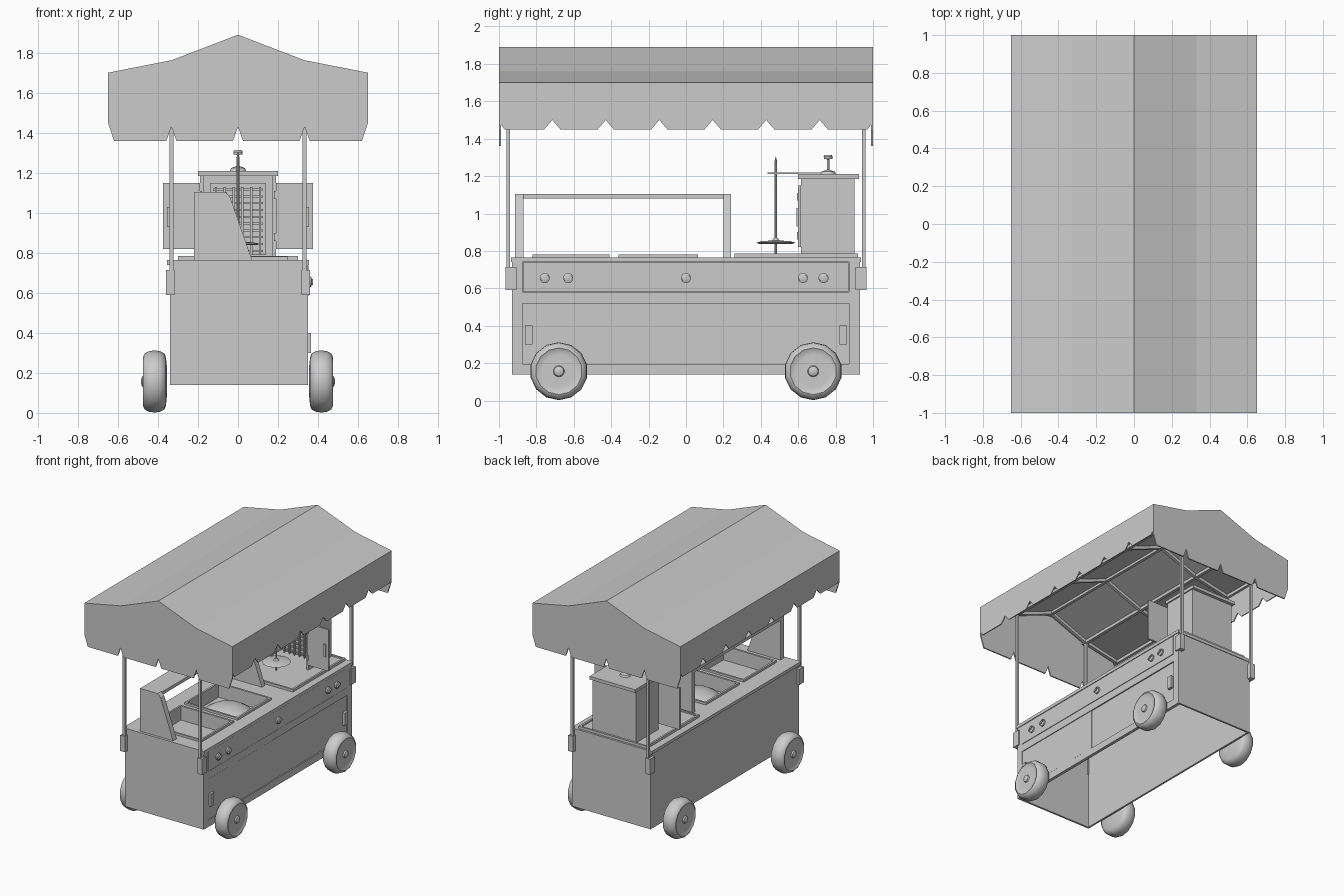
import bpy, bmesh
from math import pi, sin, cos
from mathutils import Vector

if "Cube" in bpy.data.objects:
    bpy.data.objects.remove(bpy.data.objects["Cube"])


def finish(name, bm, smooth=False):
    bmesh.ops.recalc_face_normals(bm, faces=bm.faces)
    me = bpy.data.meshes.new(name)
    bm.to_mesh(me)
    bm.free()
    ob = bpy.data.objects.new(name, me)
    bpy.context.collection.objects.link(ob)
    if smooth:
        bpy.context.view_layer.objects.active = ob
        ob.select_set(True)
        bpy.ops.object.shade_smooth_by_angle(angle=0.7)
        ob.select_set(False)
    return ob


def add_box(bm, x0, x1, y0, y1, z0, z1):
    vs = bmesh.ops.create_cube(bm, size=1)["verts"]
    for v in vs:
        v.co = Vector((x1 if v.co.x > 0 else x0, y1 if v.co.y > 0 else y0, z1 if v.co.z > 0 else z0))


def boxes(name, *bs):
    bm = bmesh.new()
    for b in bs:
        add_box(bm, *b)
    return finish(name, bm)


def prism(name, pts, axis, a, b):
    """Extrude a 2D outline (x,z or y,z) along axis 'Y' or 'X' from a to b."""
    bm = bmesh.new()
    put = (lambda p: (p[0], a, p[1])) if axis == "Y" else (lambda p: (a, p[0], p[1]))
    f = bm.faces.new([bm.verts.new(put(p)) for p in pts])
    ext = bmesh.ops.extrude_face_region(bm, geom=[f])["geom"]
    d = Vector((0, b - a, 0)) if axis == "Y" else Vector((b - a, 0, 0))
    bmesh.ops.translate(bm, verts=[v for v in ext if isinstance(v, bmesh.types.BMVert)], vec=d)
    return finish(name, bm)


def lathe(name, prof, origin, n=16, axis="Z", flip=1):
    """Revolve (radius, height) pairs around an axis through origin."""
    bm = bmesh.new()
    rings = []
    for r, h in prof:
        ring = []
        for i in range(n):
            t = 2 * pi * (i + 0.5) / n
            c = (r * cos(t), r * sin(t), h) if axis == "Z" else (h * flip, r * cos(t), r * sin(t))
            ring.append(bm.verts.new(Vector(c) + Vector(origin)))
        rings.append(ring)
    for p, q in zip(rings, rings[1:]):
        for i in range(n):
            bm.faces.new((p[i], p[(i + 1) % n], q[(i + 1) % n], q[i]))
    bm.faces.new(rings[0])
    bm.faces.new(rings[-1])
    return finish(name, bm, True)


def beam(bm, p, q, w=0.024):
    p, q = Vector(p), Vector(q)
    d = q - p
    vs = bmesh.ops.create_cube(bm, size=1)["verts"]
    rot = d.to_track_quat("Z", "Y")
    for v in vs:
        v.co = (p + q) / 2 + rot @ Vector((v.co.x * w, v.co.y * w, v.co.z * d.length))


# cart body: four walls, open underneath
boxes("body_walls", (-.34, -.325, -.93, .93, .14, .74), (.325, .34, -.93, .93, .14, .74),
      (-.325, .325, -.93, -.915, .14, .74), (-.325, .325, .915, .93, .14, .74))
boxes("side_frame", (.34, .35, -.93, -.875, .14, .74), (.34, .35, .872, .93, .14, .74),
      (.34, .35, -.875, .872, .52, .58), (.34, .35, -.875, .872, .14, .195))
boxes("control_panel", (.34, .352, -.872, .869, .583, .737))
boxes("sliding_doors", (.34, .347, -.872, -.077, .198, .517), (.34, .343, -.073, .869, .198, .517))
for s in (-1, 1):
    boxes("door_handle", (.343, .365, s * .84 - .02, s * .84 + .02, .3, .4))
for y in (-.755, -.63, 0, .625, .735):
    lathe("knob", [(.027, 0), (.027, .012), (.02, .016)], (.352, y, .655), 14, "X")
    bm = bmesh.new()
    beam(bm, (.37, y - .02, .645), (.37, y + .02, .665), .012)
    finish("knob_grip", bm)

# countertop with two openings for the pans
pans = [(-.82, -.41), (-.36, .065)]
X0, X1 = -.22, .25
boxes("countertop", (-.355, X0, -.935, .935, .74, .765), (X1, .355, -.935, .935, .74, .765),
      (X0, X1, -.935, -.82, .74, .765), (X0, X1, -.41, -.36, .74, .765), (X0, X1, .065, .935, .74, .765))
for a, b in pans:
    t = .015
    boxes("food_pan", (X0, X0 + t, a, b, .67, .782), (X1 - t, X1, a, b, .67, .782),
          (X0 + t, X1 - t, a, a + t, .67, .782), (X0 + t, X1 - t, b - t, b, .67, .782),
          (X0, X1, a, b, .66, .67))
lathe("domed_griddle", [(.185, 0), (.17, .025), (.12, .055), (.06, .07), (.005, .075)], (.015, -.148, .67), 20)

# serving guard
guard = [(-.22, .765), (.07, .765), (-.04, 1.08), (-.065, 1.105), (-.22, 1.105)]
prism("guard_front_panel", guard, "Y", -.915, -.87)
prism("guard_back_panel", guard, "Y", .2, .24)
boxes("guard_shelf", (-.22, -.055, -.87, .2, 1.08, 1.105))

# vertical grill on its tray
boxes("grill_tray", (-.3, .3, .29, .91, .765, .775), (-.3, .3, .26, .275, .765, .785),
      (-.3, .3, .905, .92, .765, .785), (-.3, -.285, .275, .905, .765, .785), (.285, .3, .275, .905, .765, .785),
      (-.285, .285, .275, .29, .765, .775))
boxes("grill_cabinet", (-.19, -.17, .615, .9, .775, 1.19), (.17, .19, .615, .9, .775, 1.19),
      (-.17, .17, .86, .9, .775, 1.19))
boxes("grill_lid", (-.2, .2, .6, .925, 1.185, 1.21))
boxes("burner_panel", (-.14, .14, .76, .86, .79, 1.15))
bm = bmesh.new()
for i in range(6):
    x = -.11 + i * .044
    add_box(bm, x - .006, x + .006, .735, .747, .79, 1.13)
for i in range(10):
    z = .81 + i * .034
    add_box(bm, -.125, .125, .747, .76, z - .005, z + .005)
finish("burner_grid", bm)
for s in (-1, 1):
    lo, hi = sorted((s * .19, s * .375))
    boxes("grill_wing", (lo, hi, .6, .615, .82, 1.15))
    lo, hi = sorted((s * .335, s * .355))
    boxes("wing_handle", (lo, hi, .59, .6, .93, 1.03))
    lo, hi = sorted((s * .18, s * .2))
    boxes("wing_hinges", *[(lo, hi, .594, .615, z, z + .04) for z in (.86, 1.07)])
lathe("skewer", [(.007, .775), (.007, 1.28), (.001, 1.305)], (0, .48, 0), 8)
lathe("skewer_plate", [(.09, 0), (.105, .006), (.08, .014), (.02, .018), (.012, .03)], (0, .48, .838), 20)
boxes("skewer_arm", (-.01, .01, .435, .76, 1.212, 1.219))
lathe("lid_knob", [(.042, 0), (.035, .014), (.012, .022), (.006, .025), (.006, .08),
                   (.022, .082), (.024, .095), (.018, .104)], (0, .76, 1.21), 14)

# wheels
tyre = [(.07, .355), (.12, .36), (.14, .368), (.152, .39), (.155, .417), (.152, .443),
        (.14, .466), (.125, .474), (.115, .468), (.09, .466), (.03, .468), (.026, .478), (.012, .484)]
for s in (-1, 1):
    for y in (-.68, .68):
        lathe("wheel", tyre, (0, y, .157), 14, "X", s)

# canopy posts and clamps
for sx in (-1, 1):
    for sy in (-1, 1):
        x, y = sx * .333, sy * .95
        boxes("canopy_post", (x - .01, x + .01, y - .009, y + .009, .6, 1.75))
        lo, hi = sorted((sx * .318, sx * .36))
        y0, y1 = sorted((sy * .905, sy * .965))
        boxes("post_clamp", (lo, hi, y0, y1, .59, .715))

# canopy frame: long rails and rafters
bm = bmesh.new()
ribs = [(-.635, 1.68), (-.33, 1.74), (0, 1.868), (.33, 1.74), (.635, 1.68)]
for x, z in ribs:
    beam(bm, (x, -.98, z), (x, .98, z))
for y in (-.95, -.32, .32, .95):
    for (xa, za), (xb, zb) in zip(ribs, ribs[1:]):
        beam(bm, (xa, y, za), (xb, y, zb))
finish("canopy_frame", bm)

# canopy cloth
roof = [(-.65, 1.70), (-.33, 1.763), (0, 1.89), (.33, 1.763), (.65, 1.70)]
under = [(x, z - .01) for x, z in reversed(roof)]
prism("canopy_roof", roof + under, "Y", -1, 1)


def hem(centres, w, low, tip, h=.025):
    return [p for c in centres for p in ((c - h, low), (c, tip), (c + h, low))]


end = roof[::-1] + [(-.65, 1.45), (-.62, 1.36)] + hem((-.333, 0, .333), .6, 1.36, 1.43) + [(.62, 1.36), (.65, 1.45)]
side = [(1, 1.70), (-1, 1.70), (-1, 1.49), (-.97, 1.45)] + \
    hem([-.715 + .286 * i for i in range(6)], 1, 1.45, 1.5, .043) + [(.97, 1.45), (1, 1.49)]
for s in (-1, 1):
    prism("end_valance", end, "Y", s, s * .99)
    prism("side_valance", side, "X", s * .65, s * .642)
